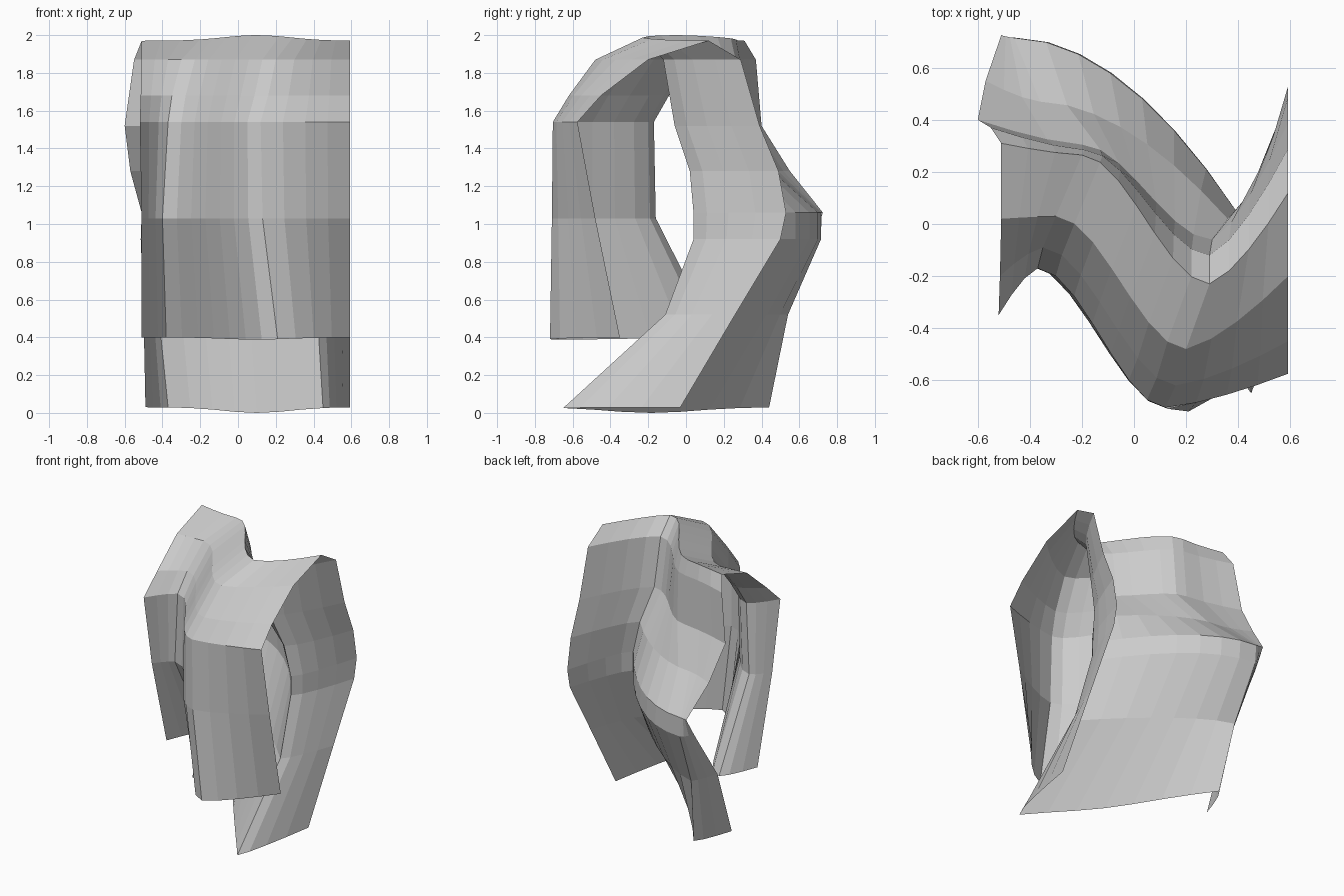
import bpy, bmesh, math

# Draped cloth: each row runs left to right across the cloth, from front hem, over the top, to back hem.
# (z, left edge x,y, fold peak x,y, fold valley x,y, right edge y, sag, slope power: 0 = S-curve)
ROWS = [
    (0.40, -.51, -.10, -.38, .16, .21, -.72, -.35, -.012, 0),
    (1.03, -.51, -.27, -.40, -.16, .13, -.71, -.48, 0, 0),
    (1.54, -.52, -.35, -.37, -.17, .12, -.705, -.575, 0, 0),
    (1.68, -.515, -.20, -.35, -.09, .16, -.62, -.45, 0, 0),
    (1.87, -.51, .02, -.30, .03, .20, -.48, -.20, 0, 0),
    (1.97, -.51, .31, -.20, .265, .29, -.23, .12, .03, 0),
    (1.87, -.55, .37, -.19, .285, .29, -.12, .29, 0, 0),
    (1.52, -.60, .40, -.20, .305, .30, -.06, .39, 0, 0),
    (1.28, -.57, .55, -.36, .47, .36, .02, .49, 0, 1.8),
    (1.06, -.51, .725, -.46, .715, .40, .04, .53, 0, 1.9),
    (0.92, -.515, .64, -.45, .715, .40, .04, .50, 0, 1.9),
    (0.52, -.50, .35, -.42, .54, .42, -.11, .26, 0, 1.4),
    (0.03, -.49, .17, -.37, .44, .45, -.65, -.03, -.03, 1.0),
]
RIGHT_X = 0.592


def row_points(z, lx, ly, px, py, vx, vy, ry, sag, power):
    pts = []
    for i in range(3):                      # left edge up to the peak
        t = 1 - i / 3
        pts.append((px + (lx - px) * t, py + (ly - py) * t ** 1.4))
    for i in range(7):                      # peak down into the valley
        t = i / 7
        s = t ** power if power else t * t * (3 - 2 * t)
        pts.append((px + (vx - px) * t, py + (vy - py) * s))
    for i in range(5):                      # valley out to the right edge
        t = i / 4
        pts.append((vx + (RIGHT_X - vx) * t, vy + (ry - vy) * t ** 1.4))
    return [(x, y, z + sag * math.exp(-((x - 0.1) / 0.25) ** 2)) for x, y in pts]


bm = bmesh.new()
grid = [[bm.verts.new(p) for p in row_points(*r)] for r in ROWS]
for a, b in zip(grid, grid[1:]):
    for i in range(len(a) - 1):
        bm.faces.new((a[i], a[i + 1], b[i + 1], b[i]))

mesh = bpy.data.meshes.new("draped_cloth")
bm.to_mesh(mesh)
bm.free()
cloth = bpy.data.objects.new("draped_cloth", mesh)
bpy.context.collection.objects.link(cloth)
